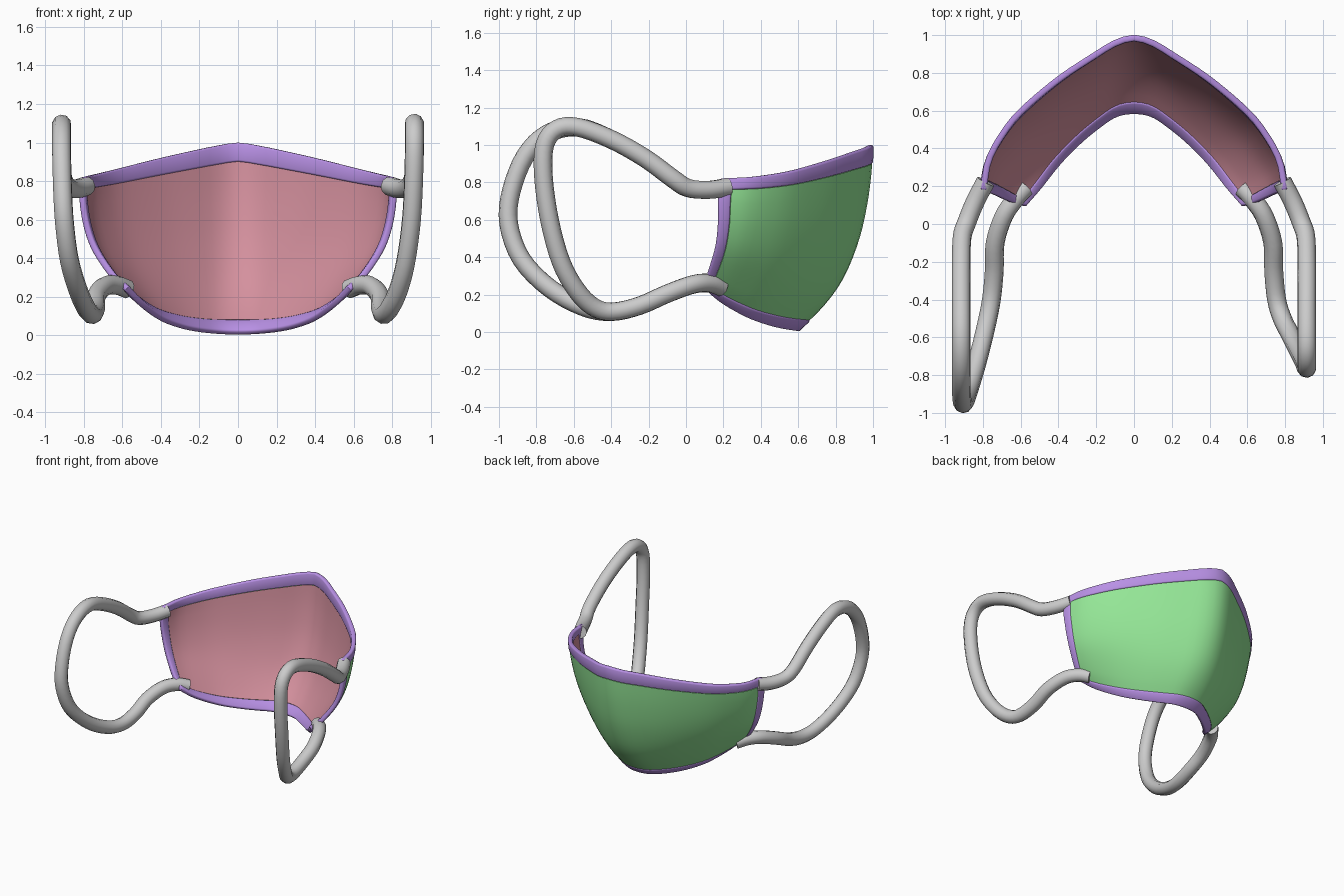
import bpy, bmesh
from mathutils import Vector

if "Cube" in bpy.data.objects:
    bpy.data.objects.remove(bpy.data.objects["Cube"])


def material(name, rgb):
    m = bpy.data.materials.new(name)
    m.diffuse_color = (*rgb, 1)
    m.use_nodes = True
    m.node_tree.nodes["Principled BSDF"].inputs["Base Color"].default_value = m.diffuse_color
    return m


def smooth_path(pts, n=12):
    """Dense Catmull-Rom polyline through the points."""
    p = [Vector(q) for q in pts]
    p = [2 * p[0] - p[1]] + p + [2 * p[-1] - p[-2]]
    out = []
    for a, b, c, d in zip(p, p[1:], p[2:], p[3:]):
        for k in range(n):
            t = k / n
            out.append(0.5 * (2 * b + (c - a) * t + (2 * a - 5 * b + 4 * c - d) * t ** 2
                              + (3 * b - a - 3 * c + d) * t ** 3))
    return out + [p[-2]]


def sampler(poly):
    """Point on a polyline at a fraction of its length."""
    acc = [0.0]
    for a, b in zip(poly, poly[1:]):
        acc.append(acc[-1] + (b - a).length)

    def at(t):
        s = t * acc[-1]
        for i in range(len(poly) - 1):
            if s <= acc[i + 1] + 1e-9:
                return poly[i].lerp(poly[i + 1], (s - acc[i]) / (acc[i + 1] - acc[i]))
        return poly[-1]
    return at


def half_edge(pts):
    """Right half of an edge that is symmetric about x = 0."""
    full = [(-x, y, z) for x, y, z in pts[:0:-1]] + pts
    return sampler(smooth_path(full)[12 * (len(pts) - 1):])


# Four edges of the right half of the mask
top = half_edge([(0, .985, 1), (.1, .957, .985), (.2, .897, .965), (.4, .765, .92),
                 (.6, .595, .87), (.7, .47, .845), (.77, .335, .828), (.795, .18, .82)])
bottom = half_edge([(0, .59, .012), (.1, .572, .015), (.2, .505, .025), (.3, .42, .047),
                    (.4, .315, .088), (.5, .185, .165), (.575, .095, .245)])
centre = sampler(smooth_path([(0, .59, .012), (0, .73, .15), (0, .835, .3), (0, .915, .5),
                              (0, .96, .7), (0, .982, .88), (0, .985, 1)]))
side = sampler(smooth_path([(.575, .095, .245), (.65, .115, .31), (.745, .157, .45),
                            (.79, .172, .58), (.808, .172, .72), (.795, .18, .82)]))


def surface(u, v):
    w = u * u * (3 - 2 * u)
    corners = bottom(0).lerp(bottom(1), w).lerp(top(0).lerp(top(1), w), v)
    return bottom(u).lerp(top(u), v) + centre(v).lerp(side(v), w) - corners


U = [.94 * i / 20 for i in range(21)] + [.97, 1]
V = [0, .04] + [.08 + .83 * j / 16 for j in range(17)] + [.955, 1]


def shell(name, keep, thickness, mats):
    bm = bmesh.new()
    g = [[bm.verts.new(surface(u, v)) for v in V] for u in U]
    for i in range(len(U) - 1):
        for j in range(len(V) - 1):
            rim = i >= len(U) - 3 or j < 2 or j >= len(V) - 3
            if rim == keep:
                bm.faces.new((g[i][j], g[i][j + 1], g[i + 1][j + 1], g[i + 1][j]))
    bmesh.ops.delete(bm, geom=[v for v in bm.verts if not v.link_faces], context='VERTS')
    me = bpy.data.meshes.new(name)
    bm.to_mesh(me)
    bm.free()
    for m in mats:
        me.materials.append(m)
    ob = bpy.data.objects.new(name, me)
    bpy.context.collection.objects.link(ob)
    ob.modifiers.new("mirror", 'MIRROR')
    sol = ob.modifiers.new("thickness", 'SOLIDIFY')
    sol.thickness, sol.offset = thickness, 0
    sol.material_offset = len(mats) - 1
    if keep:
        bev = ob.modifiers.new("round", 'BEVEL')
        bev.width, bev.segments, bev.limit_method = .01, 2, 'ANGLE'
        bev.angle_limit = .9
    finish(ob)
    return ob


def finish(ob):
    bpy.ops.object.select_all(action='DESELECT')
    ob.select_set(True)
    bpy.context.view_layer.objects.active = ob
    bpy.ops.object.convert(target='MESH')
    bpy.ops.object.shade_smooth_by_angle(angle=.8)


# Fabric panel (green outside, pink lining) and its purple binding
green = material("outer_green", (.3, .8, .31))
pink = material("lining_pink", (.66, .28, .34))
purple = material("binding_purple", (.48, .28, .78))
shell("fabric_panel", False, .024, [green, pink])
shell("edge_binding", True, .034, [purple])


# Ear loops: shared ends, different rear bends
upper = [(.785, .225, .775), (.84, .12, .76), (.885, .01, .77), (.91, -.07, .82),
         (.915, -.22, .93), (.915, -.4, 1.03), (.915, -.58, 1.095)]
lower = [(.755, -.4, .108), (.74, -.25, .14), (.735, -.1, .205),
         (.69, .04, .255), (.63, .13, .26), (.575, .19, .24)]
right_rear = [(.915, -.69, 1.085), (.915, -.755, 1.0), (.912, -.762, .83), (.9, -.73, .6),
              (.87, -.67, .38), (.83, -.59, .23), (.785, -.5, .137)]
left_rear = [(.915, -.74, 1.06), (.915, -.86, .94), (.91, -.935, .75), (.9, -.948, .58),
             (.875, -.88, .39), (.83, -.73, .235), (.785, -.55, .135)]


def ear_loop(name, rear, s):
    cu = bpy.data.curves.new(name, 'CURVE')
    cu.dimensions = '3D'
    cu.bevel_depth, cu.bevel_resolution, cu.use_fill_caps = .05, 3, True
    pts = smooth_path(upper + rear + lower, 4)
    sp = cu.splines.new('POLY')
    sp.points.add(len(pts) - 1)
    for p, q in zip(sp.points, pts):
        p.co = (s * q.x, q.y, q.z, 1)
    ob = bpy.data.objects.new(name, cu)
    bpy.context.collection.objects.link(ob)
    finish(ob)


ear_loop("right_ear_loop", right_rear, 1)
ear_loop("left_ear_loop", left_rear, -1)
